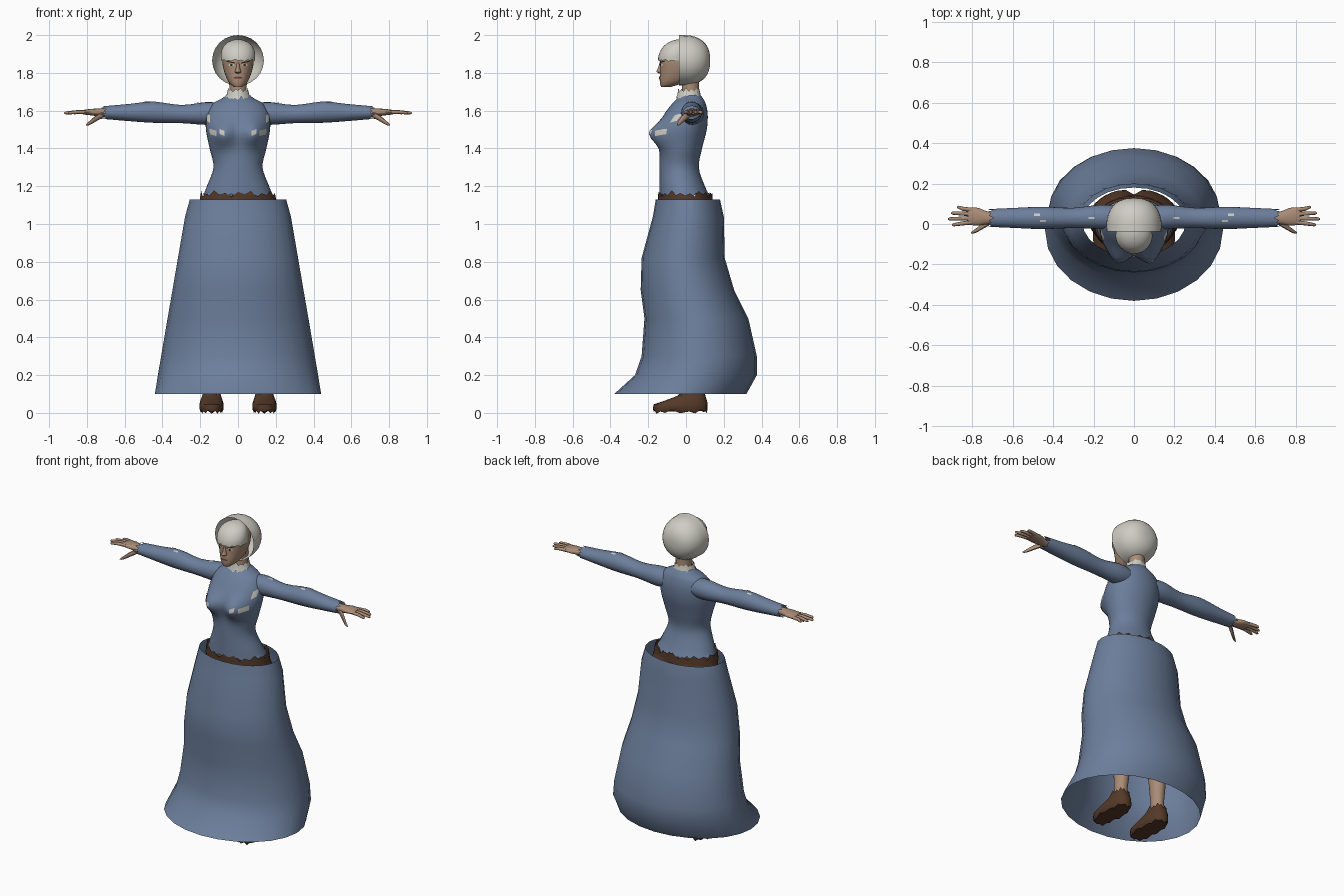
import bpy, bmesh, math
from mathutils import Vector
from mathutils.bvhtree import BVHTree

cube = bpy.data.objects.get("Cube")
if cube:
    bpy.data.objects.remove(cube, do_unlink=True)


def material(name, r, g, b):
    mat = bpy.data.materials.new(name)
    mat.use_nodes = True
    mat.diffuse_color = (r, g, b, 1)
    bsdf = next(n for n in mat.node_tree.nodes if n.type == 'BSDF_PRINCIPLED')
    bsdf.inputs["Base Color"].default_value = (r, g, b, 1)
    bsdf.inputs["Roughness"].default_value = 0.8
    return mat


BLUE = material("dusty blue cloth", 0.15, 0.21, 0.33)
WHITE = material("off white linen", 0.62, 0.61, 0.55)
SKIN = material("skin", 0.40, 0.26, 0.18)
BROWN = material("dark brown leather", 0.09, 0.042, 0.022)
DARK = material("dark eye", 0.03, 0.018, 0.012)
LIP = material("lip", 0.24, 0.11, 0.085)


def finish(name, bm, mat, mirror=False):
    bmesh.ops.recalc_face_normals(bm, faces=bm.faces)
    mesh = bpy.data.meshes.new(name)
    bm.to_mesh(mesh)
    bm.free()
    mesh.materials.append(mat)
    obj = bpy.data.objects.new(name, mesh)
    bpy.context.collection.objects.link(obj)
    bpy.ops.object.select_all(action='DESELECT')
    obj.select_set(True)
    bpy.context.view_layer.objects.active = obj
    bpy.ops.object.shade_smooth_by_angle(angle=math.radians(50))
    if mirror:
        obj.modifiers.new("Mirror", 'MIRROR').use_mirror_merge = False
    return obj


def smooth_rings(rings, sub):
    """Adds in-between rings along a Catmull-Rom curve."""
    pts = [Vector(r) for r in rings]
    out = []
    for i in range(len(pts) - 1):
        b, c = pts[i], pts[i + 1]
        a, d = pts[max(i - 1, 0)], pts[min(i + 2, len(pts) - 1)]
        for k in range(sub):
            t = k / sub
            out.append(b + (c - a) * t / 2 + (a * 2 - b * 5 + c * 4 - d) * t ** 2 / 2
                       + (b * 3 - a - c * 3 + d) * t ** 3 / 2)
    return out + [pts[-1]]


def loft(name, rings, mat, axis='z', n=24, sub=1, caps=(True, True), jag=(0, 0),
         power=1, mirror=False, warp=None):
    """Rings are (x, y, z, radius_u, radius_v); jag tears the first and last edge."""
    along, u, v = {'x': (0, 1, 2), 'y': (1, 0, 2), 'z': (2, 0, 1)}[axis]
    rows = smooth_rings(rings, sub)
    bm = bmesh.new()
    loops = []
    for i, row in enumerate(rows):
        tear = jag[0] if i == 0 else jag[1] if i == len(rows) - 1 else 0
        loop = []
        for k in range(n):
            t = math.tau * k / n
            c, s = math.cos(t), math.sin(t)
            p = Vector(row[:3])
            p[u] += row[3] * math.copysign(abs(c) ** power, c)
            p[v] += row[4] * math.copysign(abs(s) ** power, s)
            p[along] += tear * (k % 2 - 0.5 + 0.4 * math.sin(k * 5))
            loop.append(bm.verts.new(warp(p) if warp else p))
        loops.append(loop)
    for a, b in zip(loops, loops[1:]):
        for k in range(n):
            bm.faces.new((a[k], a[(k + 1) % n], b[(k + 1) % n], b[k]))
    for cap, loop in zip(caps, (loops[0], loops[-1])):
        if cap:
            bm.faces.new(loop)
    return finish(name, bm, mat, mirror)


def body(name, levels, mat, x=0, **options):
    """Upright loft; levels are (height, half width, front y, back y)."""
    rings = [(x, (f + b) / 2, z, w, (b - f) / 2) for z, w, f, b in levels]
    return loft(name, rings, mat, **options)


def patch(name, target, spot, size, mat, ray=(0, 1, 0), lens=False, tilt=0, lift=0.003,
          mirror=True):
    """Thin plate laid on the surface of target at spot (two axes across the ray)."""
    tree = BVHTree.FromPolygons([v.co for v in target.data.vertices],
                                [p.vertices for p in target.data.polygons])
    ray = Vector(ray)
    bm = bmesh.new()
    grid = []
    for i in range(9):
        s = i / 4 - 1
        tall = size[1] * (math.sqrt(max(1 - s * s, 0.02)) if lens else 1)
        for t in (-1, 0, 1):
            a = spot[0] + s * size[0]
            b = spot[1] + t * tall + s * tilt
            start = Vector((a, -1, b)) if ray.y else Vector((a, b, 3))
            hit, normal = tree.ray_cast(start, ray)[:2]
            if hit is None:
                hit, normal = tree.find_nearest(start)[:2]
            grid.append(bm.verts.new(hit + normal * lift))
    for i in range(8):
        for j in range(2):
            k = i * 3 + j
            bm.faces.new((grid[k], grid[k + 3], grid[k + 4], grid[k + 1]))
    return finish(name, bm, mat, mirror)


# Skirt: open at the waist and at the hem
body("skirt", [(0.1, 0.44, -0.38, 0.32), (0.2, 0.424, -0.27, 0.375), (0.3, 0.407, -0.235, 0.375),
               (0.5, 0.373, -0.22, 0.33), (0.65, 0.347, -0.24, 0.255), (0.82, 0.318, -0.235, 0.205),
               (1.04, 0.28, -0.175, 0.2), (1.13, 0.255, -0.16, 0.18)], BLUE, caps=(False, False))


# Bodice with bust and torn hem
def bust(p):
    if p.y < 0:
        r = ((abs(p.x) - 0.085) / 0.06) ** 2 + ((p.z - 1.475) / 0.065) ** 2
        p.y -= 0.06 * math.exp(-r) * min(1, -p.y / 0.05)
    return p


bodice = body("bodice", [(1.15, 0.185, -0.14, 0.125), (1.2, 0.165, -0.14, 0.1),
                         (1.3, 0.13, -0.14, 0.068), (1.4, 0.15, -0.14, 0.085),
                         (1.5, 0.17, -0.15, 0.11), (1.58, 0.165, -0.115, 0.115),
                         (1.635, 0.135, -0.075, 0.105), (1.665, 0.085, -0.045, 0.09),
                         (1.685, 0.055, -0.035, 0.075)],
              BLUE, n=40, sub=4, caps=(False, True), jag=(0.02, 0), warp=bust)

# Sleeves with torn cuffs
sleeve = loft("sleeves", [(0.09, 0.03, 1.585, 0.06, 0.055), (0.17, 0.035, 1.585, 0.06, 0.06),
                          (0.3, 0.03, 1.582, 0.05, 0.048), (0.45, 0.03, 1.592, 0.055, 0.056),
                          (0.58, 0.03, 1.59, 0.05, 0.045), (0.71, 0.03, 1.59, 0.044, 0.034)],
              BLUE, axis='x', sub=3, caps=(True, False), jag=(0, 0.02), mirror=True)

# Linen showing through worn cloth
for x, z, w, h in ((0.085, 1.485, 0.012, 0.012), (0.13, 1.485, 0.018, 0.014),
                   (0.155, 1.56, 0.008, 0.02)):
    patch("worn_patch", bodice, (x, z), (w, h), WHITE, tilt=0.005)
for x, y in ((0.21, 0.03), (0.48, 0.045), (0.45, 0.015)):
    patch("sleeve_patch", sleeve, (x, y), (0.015, 0.005), WHITE, ray=(0, 0, -1))

# Hands
loft("palms", [(0.66, 0.03, 1.59, 0.028, 0.022), (0.72, 0.03, 1.59, 0.03, 0.021),
               (0.77, 0.036, 1.592, 0.044, 0.018), (0.82, 0.039, 1.592, 0.042, 0.012)],
     SKIN, axis='x', n=16, sub=2, mirror=True)
for i, tip in enumerate((0.9, 0.92, 0.905, 0.875)):
    y, end = 0.009 + i * 0.02, -0.004 + i * 0.029
    loft("finger", [(0.8, y, 1.592, 0.011, 0.011), (0.85, (y + end) / 2, 1.593, 0.01, 0.01),
                    (tip - 0.008, end, 1.588, 0.008, 0.008), (tip, end, 1.587, 0.003, 0.003)],
         SKIN, axis='x', n=8, mirror=True)
loft("thumbs", [(0.71, 0.015, 1.582, 0.018, 0.016), (0.75, -0.012, 1.56, 0.014, 0.016),
                (0.785, -0.035, 1.535, 0.01, 0.011), (0.805, -0.043, 1.524, 0.004, 0.004)],
     SKIN, axis='x', n=8, sub=2, mirror=True)

# Neck and collar
body("neck", [(1.65, 0.05, -0.03, 0.075), (1.7, 0.045, -0.02, 0.07), (1.78, 0.048, -0.025, 0.07)],
     SKIN)
body("collar", [(1.66, 0.072, -0.052, 0.083), (1.685, 0.06, -0.045, 0.077),
                (1.71, 0.054, -0.042, 0.073)], WHITE, caps=(False, False), jag=(0.02, 0.012))

# Head and face
head = body("head", [(1.726, 0.022, -0.132, -0.08), (1.745, 0.045, -0.138, -0.02),
                     (1.78, 0.064, -0.139, 0.04), (1.82, 0.077, -0.136, 0.06),
                     (1.86, 0.083, -0.137, 0.07), (1.91, 0.08, -0.13, 0.07),
                     (1.955, 0.05, -0.09, 0.04)], SKIN, sub=2, n=32, power=0.9)
body("nose", [(1.798, 0.01, -0.146, -0.12), (1.806, 0.017, -0.158, -0.12),
              (1.825, 0.01, -0.15, -0.12), (1.855, 0.007, -0.14, -0.12)], SKIN, n=10)
patch("lips", head, (0, 1.774), (0.024, 0.007), LIP, lens=True, mirror=False)
patch("mouth_line", head, (0, 1.774), (0.02, 0.001), DARK, lift=0.005, mirror=False)
patch("eyes", head, (0.034, 1.842), (0.015, 0.006), WHITE, lens=True)
patch("irises", head, (0.033, 1.842), (0.006, 0.006), DARK, lens=True, lift=0.005)
patch("eyebrows", head, (0.037, 1.857), (0.022, 0.003), DARK, tilt=0.005)

# Fringe and rounded bonnet
body("fringe", [(1.866, 0.09, -0.148, 0.03), (1.9, 0.091, -0.143, 0.03), (1.94, 0.078, -0.12, 0.03),
                (1.965, 0.05, -0.085, 0.02), (1.976, 0.018, -0.05, 0)],
     WHITE, n=32, sub=2, caps=(False, True), jag=(0.007, 0))
loft("bonnet", [(0, y, 1.866 - drop, 0.137 * s, 0.134 * s) for y, s, drop in
                ((-0.037, 1, 0), (0.01, 0.99, 0), (0.05, 0.93, 0), (0.09, 0.76, 0),
                 (0.115, 0.52, 0), (0.126, 0.25, 0), (0.128, 0.05, 0))],
     WHITE, axis='y', sub=2, caps=(False, True))

# Belt and breeches under the skirt
body("belt", [(1.11, 0.205, -0.147, 0.142), (1.16, 0.198, -0.147, 0.138)], BROWN, n=36,
     caps=(False, False), jag=(0, 0.02))


def cleft(p):
    if p.y > 0:
        p.y -= 0.03 * math.exp(-(p.x / 0.03) ** 2)
    return p


body("breeches", [(0.84, 0.17, -0.08, 0.1), (0.92, 0.22, -0.12, 0.165), (1, 0.222, -0.13, 0.175),
                  (1.08, 0.21, -0.14, 0.155), (1.135, 0.195, -0.14, 0.135)],
     BROWN, n=36, sub=2, warp=cleft)

# Legs and shoes
loft("legs", [(0.14, 0.045, 0.05, 0.036, 0.042), (0.138, 0.045, 0.13, 0.036, 0.04),
              (0.132, 0.05, 0.33, 0.05, 0.056), (0.122, 0.03, 0.5, 0.05, 0.055),
              (0.108, 0.01, 0.75, 0.075, 0.08), (0.1, 0.01, 0.92, 0.088, 0.095)],
     SKIN, sub=3, mirror=True)
body("shoes", [(0.006, 0.055, -0.17, 0.108), (0.02, 0.064, -0.175, 0.114),
               (0.045, 0.064, -0.172, 0.114), (0.062, 0.06, -0.12, 0.112),
               (0.09, 0.05, -0.045, 0.103), (0.115, 0.043, -0.01, 0.096)],
     BROWN, x=0.14, power=0.8, caps=(True, False), jag=(0.012, 0.016), mirror=True)
